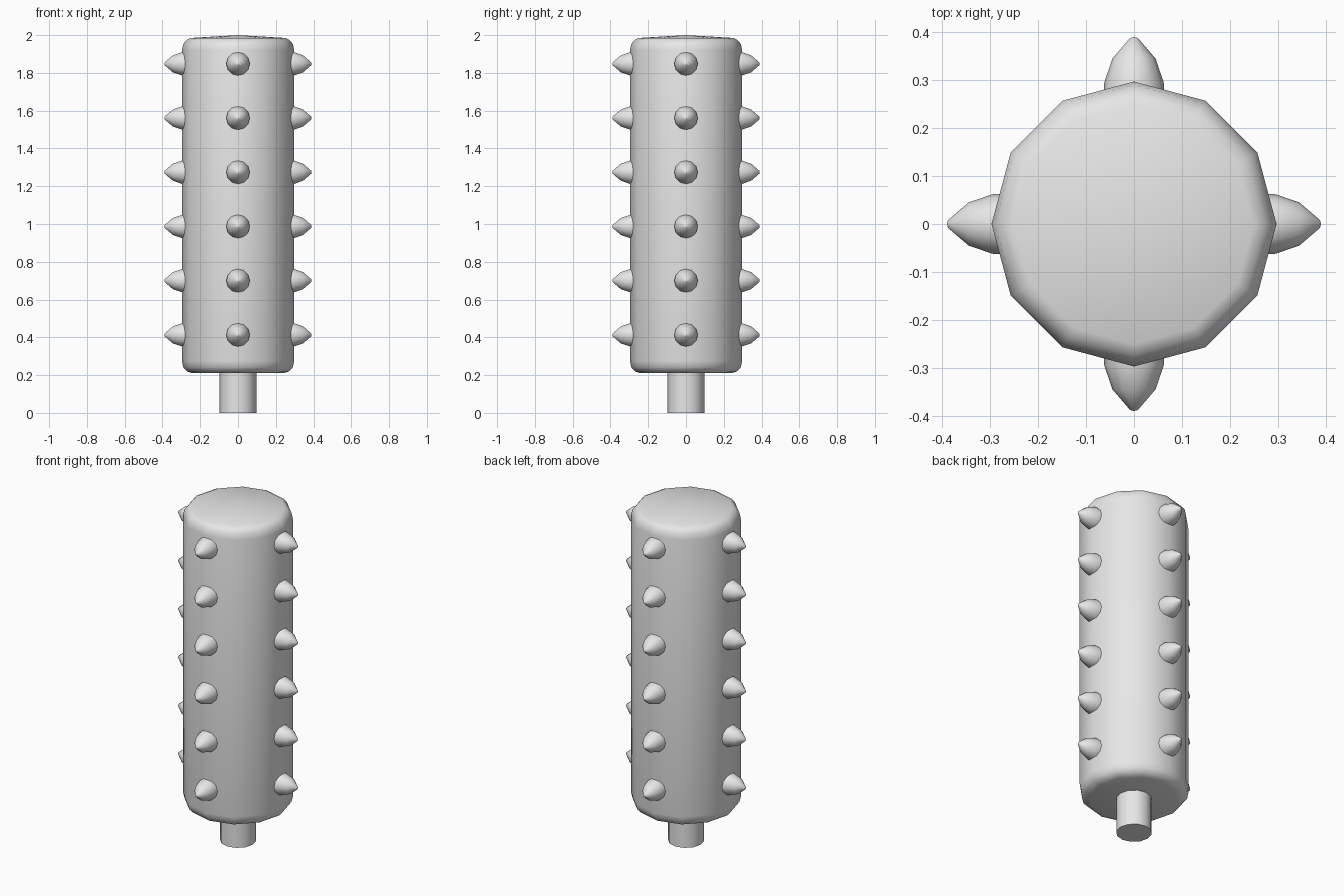
import bpy
import bmesh
import math
from mathutils import Matrix

cube = bpy.data.objects.get("Cube")
if cube:
    bpy.data.objects.remove(cube, do_unlink=True)

grey = bpy.data.materials.new("plain_grey")
grey.use_nodes = True
colour = (0.8, 0.8, 0.8, 1.0)
grey.diffuse_color = colour
grey.node_tree.nodes["Principled BSDF"].inputs["Base Color"].default_value = colour

SIDES = 12


def lathe(name, profile, matrix=Matrix(), angle=math.radians(60)):
    """Spin (radius, height) points round the z axis; zero radius makes a pole."""
    bm = bmesh.new()
    rings = []
    for radius, height in profile:
        if radius == 0:
            rings.append([bm.verts.new((0, 0, height))] * SIDES)
            continue
        turns = [math.tau * i / SIDES for i in range(SIDES)]
        rings.append([bm.verts.new((radius * math.cos(a), radius * math.sin(a), height))
                      for a in turns])
    for low, high in zip(rings, rings[1:]):
        for i in range(SIDES):
            j = (i + 1) % SIDES
            corners = dict.fromkeys((low[i], low[j], high[j], high[i]))
            bm.faces.new(list(corners))
    bmesh.ops.recalc_face_normals(bm, faces=bm.faces[:])
    mesh = bpy.data.meshes.new(name)
    bm.to_mesh(mesh)
    bm.free()
    mesh.materials.append(grey)
    obj = bpy.data.objects.new(name, mesh)
    bpy.context.collection.objects.link(obj)
    obj.matrix_world = matrix
    bpy.ops.object.select_all(action="DESELECT")
    obj.select_set(True)
    bpy.context.view_layer.objects.active = obj
    bpy.ops.object.shade_smooth_by_angle(angle=angle)
    return obj


# Rounded twelve-sided body with a slightly domed top
lathe("body", [(0, 0.21), (0.24, 0.21), (0.27, 0.22), (0.29, 0.242), (0.297, 0.275),
               (0.297, 1.92), (0.29, 1.953), (0.272, 1.975), (0.25, 1.985), (0, 2.0)])

# Short handle under the body
lathe("handle", [(0, 0), (0.097, 0), (0.097, 0.25), (0, 0.25)])

# Four columns of pointed studs
stud_profile = [(0, 0.25), (0.063, 0.25), (0.062, 0.295), (0.045, 0.345),
                (0.008, 0.388), (0, 0.39)]
for column, side in enumerate(("left", "back", "right", "front")):
    turn = Matrix.Rotation(column * math.pi / 2, 4, "Z") @ Matrix.Rotation(math.pi / 2, 4, "Y")
    for row in range(6):
        lift = Matrix.Translation((0, 0, 0.413 + 0.287 * row))
        lathe(f"{side}_stud_{row + 1}", stud_profile, lift @ turn)
